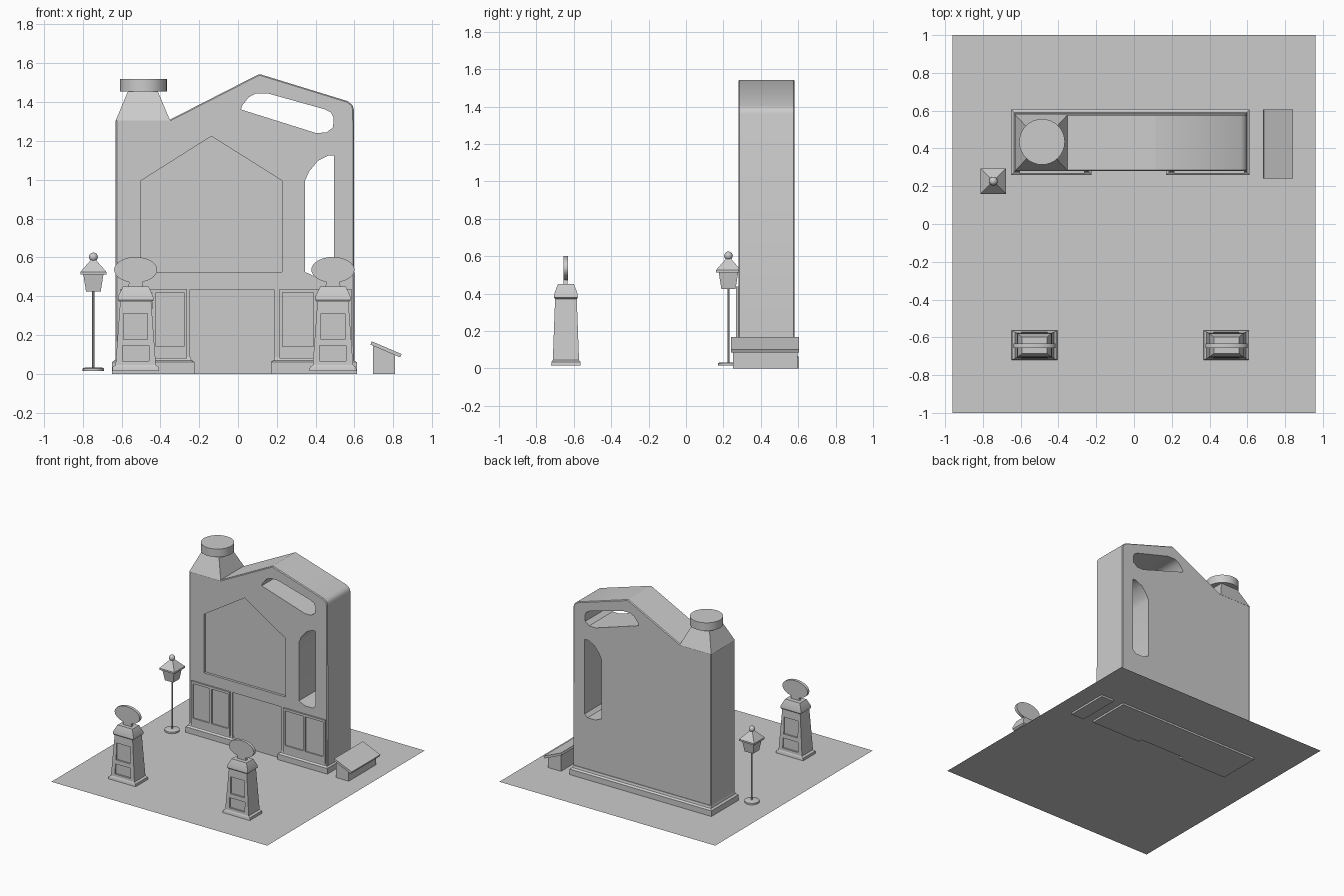
import bpy, bmesh
from math import cos, sin, pi, radians
from mathutils import Matrix

if "Cube" in bpy.data.objects:
    bpy.data.objects.remove(bpy.data.objects["Cube"])


def finish(name, bm):
    bmesh.ops.recalc_face_normals(bm, faces=bm.faces)
    me = bpy.data.meshes.new(name)
    bm.to_mesh(me)
    bm.free()
    ob = bpy.data.objects.new(name, me)
    bpy.context.collection.objects.link(ob)
    return ob


def rings(name, loops):
    """Skin a stack of point loops and cap both ends."""
    bm = bmesh.new()
    vs = [[bm.verts.new(p) for p in loop] for loop in loops]
    n = len(vs[0])
    for a, b in zip(vs, vs[1:]):
        for i in range(n):
            j = (i + 1) % n
            bm.faces.new((a[i], a[j], b[j], b[i]))
    bm.faces.new(vs[0])
    bm.faces.new(vs[-1])
    return finish(name, bm)


def prism(name, pts, y0, y1):
    """Front-view (x, z) outline extruded along y."""
    return rings(name, [[(x, y, z) for x, z in pts] for y in (y0, y1)])


def loft(name, cx, cy, levels):
    """Stacked rectangles given as (z, half x, half y)."""
    return rings(name, [[(cx - a, cy - b, z), (cx + a, cy - b, z),
                         (cx + a, cy + b, z), (cx - a, cy + b, z)] for z, a, b in levels])


def lathe(name, cx, cy, profile, n=24):
    """Round stack given as (z, radius)."""
    return rings(name, [[(cx + r * cos(2 * pi * i / n), cy + r * sin(2 * pi * i / n), z)
                         for i in range(n)] for z, r in profile])


def box(name, x0, x1, y0, y1, z0, z1):
    return loft(name, (x0 + x1) / 2, (y0 + y1) / 2,
                [(z, (x1 - x0) / 2, (y1 - y0) / 2) for z in (z0, z1)])


def apply(ob, mod):
    bpy.context.view_layer.objects.active = ob
    bpy.ops.object.modifier_apply(modifier=mod.name)


def cut(ob, cutter):
    m = ob.modifiers.new("cut", 'BOOLEAN')
    m.operation, m.solver, m.object = 'DIFFERENCE', 'EXACT', cutter
    apply(ob, m)
    bpy.data.objects.remove(cutter, do_unlink=True)


# Ground sheet
bm = bmesh.new()
bm.faces.new([bm.verts.new(p) for p in
              ((-.96, -1, .015), (.96, -1, .015), (.96, 1, .015), (-.96, 1, .015))])
finish("ground", bm)

# Jug-shaped building with softened edges
body = prism("jug_building", [(-.63, 0), (.6, 0), (.597, 1.36), (.59, 1.385), (.565, 1.405),
                              (.11, 1.545), (-.35, 1.31), (-.63, 1.31)], .28, .58)
bev = body.modifiers.new("soft", 'BEVEL')
bev.width, bev.segments, bev.limit_method = .006, 1, 'ANGLE'
apply(body, bev)

# Handle openings, show window and doorway
cut(body, prism("top_handle_cut", [(.015, 1.362), (.02, 1.38), (.055, 1.425), (.09, 1.443),
                                   (.16, 1.443), (.45, 1.362), (.48, 1.345), (.492, 1.32),
                                   (.49, 1.27), (.455, 1.243), (.40, 1.241)], .1, .8))
cut(body, prism("side_handle_cut", [(.345, .525), (.40, .5), (.47, .5), (.495, .525),
                                    (.495, 1.124), (.464, 1.124), (.412, 1.098),
                                    (.366, 1.042), (.345, .995)], .1, .8))
cut(body, prism("window_cut", [(-.5, .525), (.227, .525), (.227, .995), (-.137, 1.224),
                               (-.5, .995)], .2, .3))
cut(body, box("door_cut", -.247, .185, .2, .292, -.1, .435))

# Neck and cap
loft("jug_neck", -.49, .43, [(1.305, .14, .15), (1.46, .075, .08)])
lathe("jug_cap", -.487, .435, [(1.455, .121), (1.52, .121)], 32)

# Plinth, open at the door
for side, x0, x1 in (("left", -.65, -.225), ("right", .17, .612)):
    c, h = (x0 + x1) / 2, (x1 - x0) / 2
    loft("plinth_" + side, c, .4325,
         [(0, h, .1725), (.06, h, .1725), (.07, h - .015, .158), (.088, h - .02, .153)])
loft("plinth_back", -.03, .515, [(0, .22, .09), (.06, .22, .09), (.07, .22, .075), (.088, .22, .07)])

# Panelled shop fronts either side of the door
for side, x0, x1 in (("left", -.605, -.262), ("right", .213, .585)):
    bay = box("shop_front_" + side, x0, x1, .268, .285, .08, .437)
    mid = (x0 + x1) / 2
    for a, b in ((x0 + .016, mid - .01), (mid + .01, x1 - .016)):
        cut(bay, box("panel_cut", a, b, .2, .278, .14, .418))

# Fuel pumps
for side, cx in (("left", -.527), ("right", .489)):
    cy = -.642
    pump = loft("pump_" + side, cx, cy,
                [(.016, .121, .079), (.035, .119, .077), (.045, .104, .07), (.37, .08, .058),
                 (.38, .092, .064), (.40, .09, .062), (.45, .066, .043)])
    for s in (-1, 1):
        for z0, z1, w, d in ((.065, .145, .068, .057), (.178, .312, .062, .052)):
            y0, y1 = sorted((cy + s * d, cy + s * .2))
            cut(pump, box("pump_panel_cut", cx - w, cx + w, y0, y1, z0, z1))
    prism("sign_stem_" + side, [(cx - .04, .445), (cx + .04, .445), (cx + .03, .49),
                                (cx - .03, .49)], cy - .012, cy + .008)
    prism("pump_sign_" + side, [(cx + .111 * cos(2 * pi * i / 32), .536 + .066 * sin(2 * pi * i / 32))
                                for i in range(32)], cy - .014, cy + .01)

# Street lamp
lx, ly = -.745, .227
lathe("lamp_base", lx, ly, [(.015, .055), (.028, .055), (.032, .045)])
lathe("lamp_pole", lx, ly, [(.03, .006), (.43, .006)], 12)
loft("lamp_lantern", lx, ly, [(.425, .038, .038), (.52, .053, .053)])
loft("lamp_roof", lx, ly, [(.512, .067, .067), (.525, .067, .067), (.565, .032, .032),
                           (.59, .01, .01)])
bm = bmesh.new()
bmesh.ops.create_uvsphere(bm, u_segments=16, v_segments=8, radius=.023,
                          matrix=Matrix.Translation((lx, ly, .602)))
finish("lamp_finial", bm)

# Slant-roofed bin beside the building
prism("bin_body", [(.695, 0), (.81, 0), (.81, .115), (.695, .16)], .25, .595)
prism("bin_lid", [(.683, .15), (.835, .085), (.843, .102), (.688, .168)], .24, .605)

# Smooth curved faces, keep edges crisp
bpy.ops.object.select_all(action='DESELECT')
for ob in bpy.context.scene.objects:
    ob.select_set(True)
bpy.context.view_layer.objects.active = body
bpy.ops.object.shade_smooth_by_angle(angle=radians(30))
